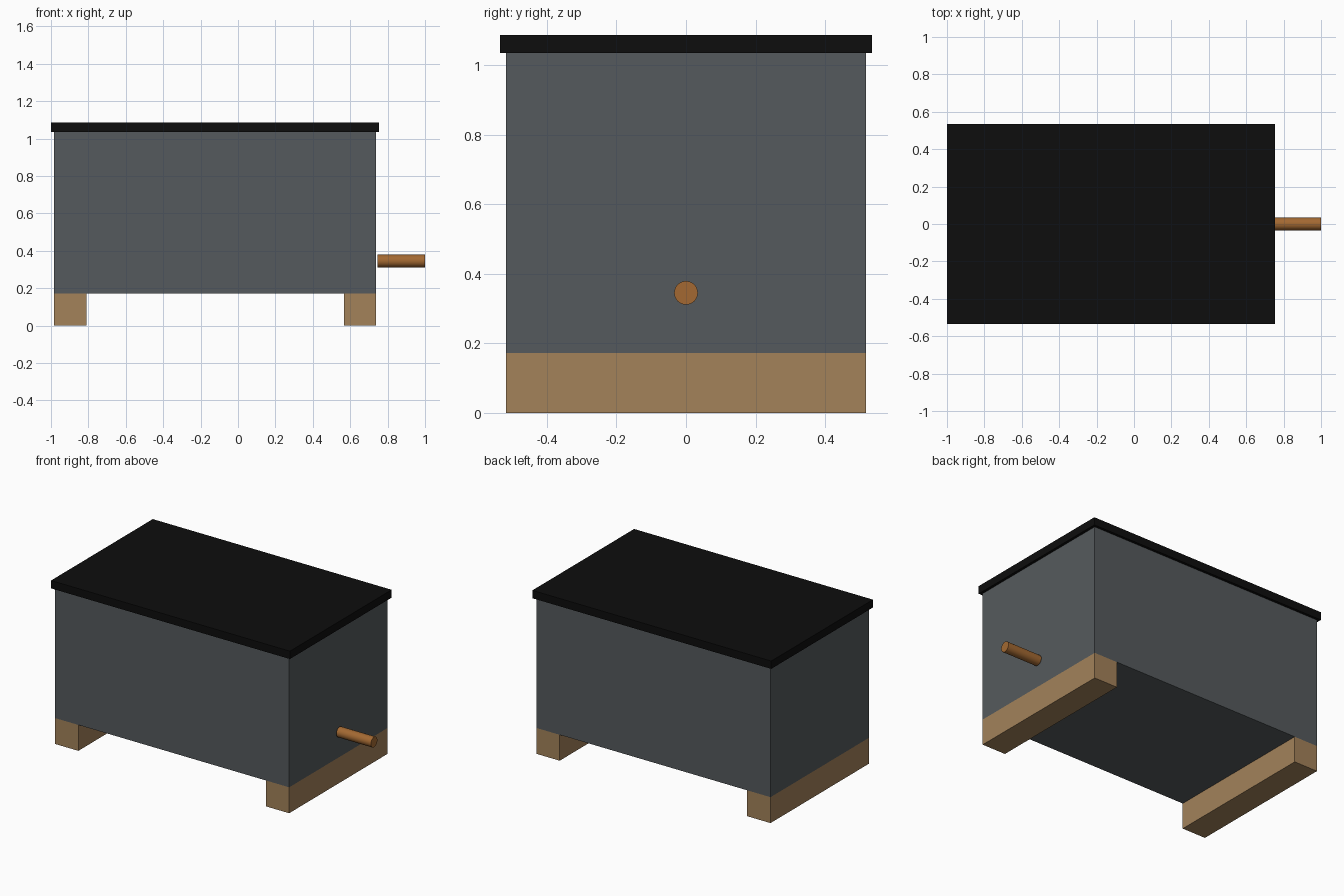
import bpy
import math

cube = bpy.data.objects.get("Cube")
if cube:
    bpy.data.objects.remove(cube, do_unlink=True)


def material(name, rgb):
    mat = bpy.data.materials.new(name)
    mat.use_nodes = True
    colour = (*rgb, 1.0)
    mat.diffuse_color = colour
    mat.node_tree.nodes["Principled BSDF"].inputs["Base Color"].default_value = colour
    return mat


GREY = material("slate grey", (0.091, 0.102, 0.109))
BLACK = material("lid black", (0.004, 0.004, 0.004))
PALE_WOOD = material("pale wood", (0.366, 0.223, 0.102))
PERCH_WOOD = material("orange wood", (0.366, 0.141, 0.032))


def box(name, x_range, depth, z_range, mat):
    """Box spanning the given x and z ranges, centred on y."""
    (x0, x1), (z0, z1) = x_range, z_range
    bpy.ops.mesh.primitive_cube_add(size=1, location=((x0 + x1) / 2, 0, (z0 + z1) / 2))
    obj = bpy.context.object
    obj.name = name
    obj.scale = (x1 - x0, depth, z1 - z0)
    bpy.ops.object.transform_apply(location=False, rotation=False, scale=True)
    obj.data.materials.append(mat)
    return obj


LEFT, RIGHT = -0.983, 0.738
DEPTH = 1.034
BASE, TOP = 0.172, 1.035
RUNNER = 0.172
OVERHANG = 0.017

# Main box and overhanging lid
box("box_body", (LEFT, RIGHT), DEPTH, (BASE, TOP), GREY)
box("lid", (LEFT - OVERHANG, RIGHT + OVERHANG), DEPTH + 2 * OVERHANG,
    (TOP, TOP + 0.052), BLACK)

# Full-depth runners under both ends
box("right_runner", (LEFT, LEFT + RUNNER), DEPTH, (0, BASE), PALE_WOOD)
box("left_runner", (RIGHT - RUNNER, RIGHT), DEPTH, (0, BASE), PALE_WOOD)

# Round peg standing out from the end wall
PEG_START, PEG_END = 0.746, 1.0
bpy.ops.mesh.primitive_cylinder_add(
    vertices=32, radius=0.034, depth=PEG_END - PEG_START,
    location=((PEG_START + PEG_END) / 2, 0, 0.345), rotation=(0, math.pi / 2, 0))
peg = bpy.context.object
peg.name = "peg"
peg.data.materials.append(PERCH_WOOD)
bpy.ops.object.shade_smooth_by_angle(angle=math.radians(30))
